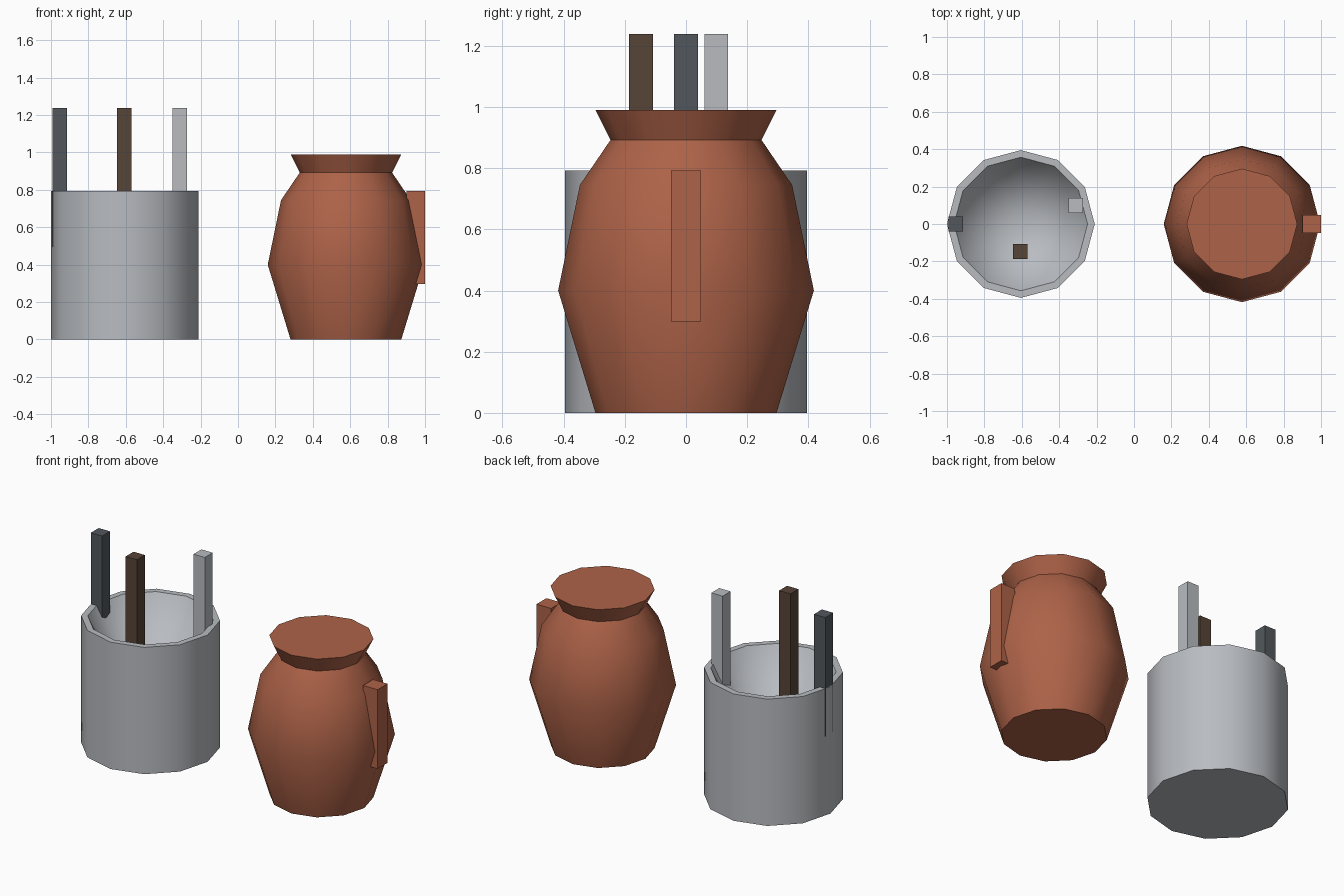
import bpy, bmesh, math

if "Cube" in bpy.data.objects:
    bpy.data.objects.remove(bpy.data.objects["Cube"])

SIDES = 12


def material(name, rgb):
    m = bpy.data.materials.new(name)
    m.diffuse_color = (*rgb, 1)
    m.use_nodes = True
    m.node_tree.nodes["Principled BSDF"].inputs["Base Color"].default_value = m.diffuse_color
    return m


STEEL = material("light grey", (0.48, 0.50, 0.53))
IRON = material("dark slate", (0.085, 0.097, 0.107))
WOOD = material("dark brown", (0.093, 0.058, 0.038))
CLAY = material("terracotta", (0.42, 0.123, 0.065))


def add_object(name, bm, mat):
    bmesh.ops.recalc_face_normals(bm, faces=bm.faces)
    mesh = bpy.data.meshes.new(name)
    bm.to_mesh(mesh)
    bm.free()
    mesh.materials.append(mat)
    obj = bpy.data.objects.new(name, mesh)
    bpy.context.collection.objects.link(obj)
    return obj


def lathe(name, x, profile, mat):
    """Turn (radius, z) points about a vertical axis at x; radius 0 closes to a point."""
    bm = bmesh.new()
    rings = []
    for r, z in profile:
        if r == 0:
            rings.append([bm.verts.new((x, 0, z))] * SIDES)
        else:
            rings.append([bm.verts.new((x + r * math.cos(2 * math.pi * i / SIDES),
                                        r * math.sin(2 * math.pi * i / SIDES), z))
                          for i in range(SIDES)])
    for a, b in zip(rings, rings[1:]):
        for i in range(SIDES):
            j = (i + 1) % SIDES
            bm.faces.new(list(dict.fromkeys((a[i], a[j], b[j], b[i]))))
    # flat caps on the open ends
    for ring, (r, z) in ((rings[0], profile[0]), (rings[-1], profile[-1])):
        if r > 0:
            bm.faces.new(ring)
    obj = add_object(name, bm, mat)
    bpy.ops.object.select_all(action='DESELECT')
    obj.select_set(True)
    bpy.context.view_layer.objects.active = obj
    bpy.ops.object.shade_smooth_by_angle(angle=math.radians(40))


def box(name, low, high, mat):
    bm = bmesh.new()
    bmesh.ops.create_cube(bm, size=1)
    for v in bm.verts:
        v.co = [(l + h) / 2 + c * (h - l) for l, h, c in zip(low, high, v.co)]
    add_object(name, bm, mat)


# straight-sided holder with a tapering hollow
lathe("holder", -0.605, [(0.395, 0), (0.395, 0.793), (0.357, 0.793), (0, 0.2)], STEEL)

# upright tool handles standing in the holder
for name, x, y, mat in (("dark_handle", -0.952, 0.0, IRON),
                        ("brown_handle", -0.608, -0.147, WOOD),
                        ("grey_handle", -0.311, 0.099, STEEL)):
    h = 0.039
    box(name, (x - h, y - h, 0.495), (x + h, y + h, 1.238), mat)

# bellied jug with a flared, closed lip
lathe("jug", 0.577, [(0.296, 0), (0.418, 0.4), (0.347, 0.745),
                     (0.247, 0.892), (0.296, 0.99)], CLAY)

# jug handle
box("jug_handle", (0.9, -0.049, 0.298), (1.0, 0.049, 0.793), CLAY)
